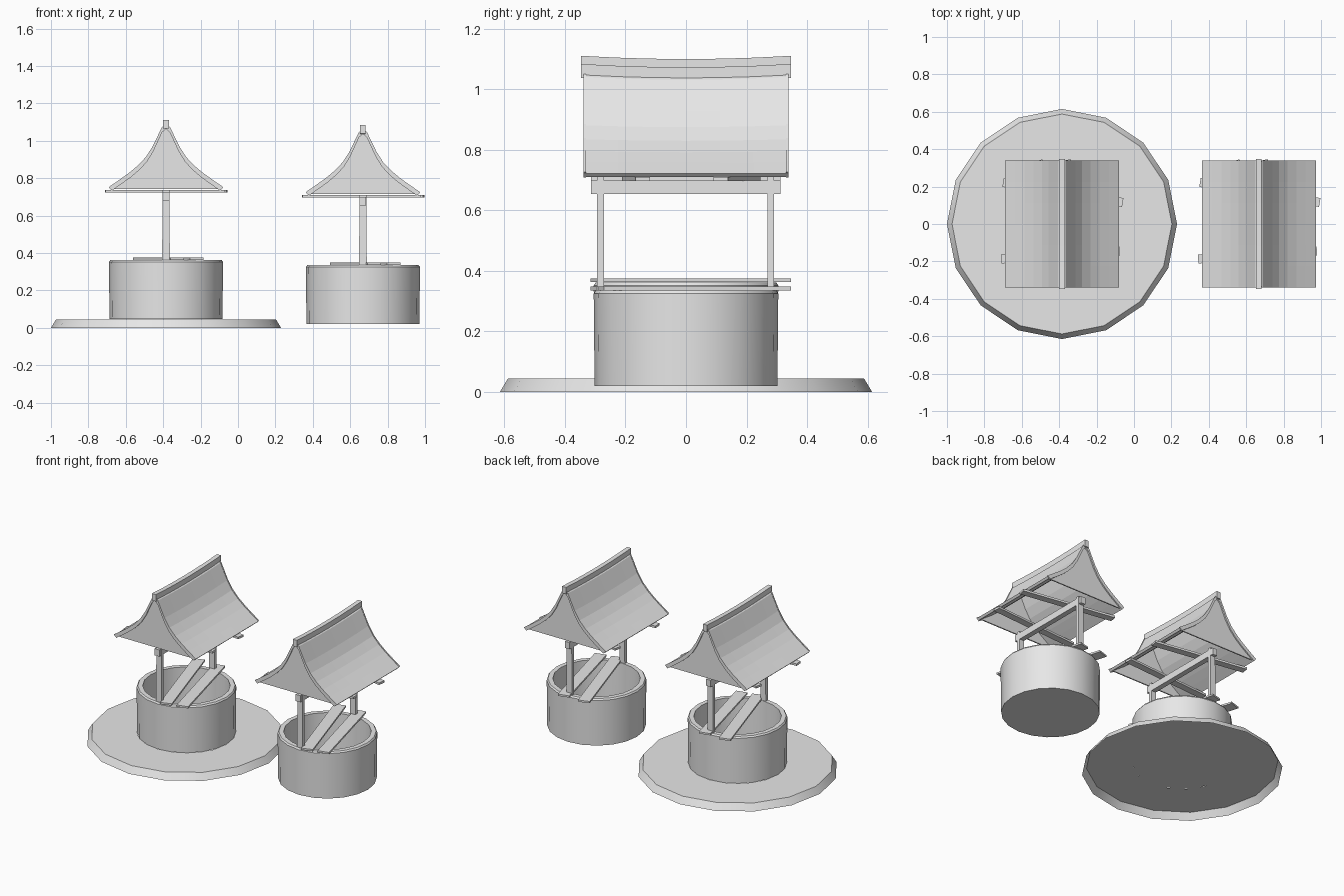
import bpy, bmesh, math
from mathutils import Vector

cube = bpy.data.objects.get("Cube")
if cube:
    bpy.data.objects.remove(cube, do_unlink=True)

GREY = bpy.data.materials.new("plain grey")
GREY.use_nodes = True
colour = (0.8, 0.8, 0.8, 1)
GREY.diffuse_color = colour
GREY.node_tree.nodes["Principled BSDF"].inputs["Base Color"].default_value = colour


def finish(name, bm, origin, smooth=False, recalc=True):
    """Turn a bmesh into a named object at the given origin."""
    if recalc:
        bmesh.ops.recalc_face_normals(bm, faces=bm.faces)
    mesh = bpy.data.meshes.new(name)
    bm.to_mesh(mesh)
    bm.free()
    mesh.materials.append(GREY)
    obj = bpy.data.objects.new(name, mesh)
    obj.location = origin
    bpy.context.collection.objects.link(obj)
    if smooth:
        bpy.ops.object.select_all(action="DESELECT")
        obj.select_set(True)
        bpy.context.view_layer.objects.active = obj
        bpy.ops.object.shade_smooth_by_angle(angle=math.radians(30))
    return obj


def lathe(name, profile, sides, origin, caps=False):
    """Revolve (radius, height) pairs; optionally cap both ends."""
    bm = bmesh.new()
    rings = []
    for r, z in profile:
        angles = [math.tau * i / sides for i in range(sides)]
        rings.append([bm.verts.new((r * math.cos(a), r * math.sin(a), z)) for a in angles])
    for low, high in zip(rings, rings[1:]):
        for i in range(sides):
            j = (i + 1) % sides
            bm.faces.new((low[i], low[j], high[j], high[i]))
    if caps:
        bm.faces.new(rings[0])
        bm.faces.new(rings[-1])
    return finish(name, bm, origin, smooth=True, recalc=caps)


def bar(name, start, end, width, height, origin, taper=1.0):
    """Box-section bar between two points, optionally narrower at the end."""
    a, b = Vector(start), Vector(end)
    along = (b - a).normalized()
    up = Vector((0, 1, 0)) if abs(along.z) > 0.9 else Vector((0, 0, 1))
    side = along.cross(up).normalized()
    up = side.cross(along)
    bm = bmesh.new()
    loops = []
    for p, k in ((a, 1), (b, taper)):
        loops.append([bm.verts.new(p + side * sx * k * width / 2 + up * sz * height / 2)
                      for sx, sz in ((-1, -1), (1, -1), (1, 1), (-1, 1))])
    for i in range(4):
        j = (i + 1) % 4
        bm.faces.new((loops[0][i], loops[0][j], loops[1][j], loops[1][i]))
    bm.faces.new(loops[0])
    bm.faces.new(loops[1])
    return finish(name, bm, origin)


# Concave roof slope, from ridge to eave
SLOPE = [(0, 0.70 + 0.33), (0.022, 1.012), (0.072, 0.91), (0.108, 0.855),
         (0.152, 0.81), (0.2, 0.772), (0.25, 0.738), (0.305, 0.702)]
PROFILE = [(-x, z) for x, z in reversed(SLOPE[1:])] + SLOPE
HALF = 0.335


def sag(y):
    return 0.01 * (y / HALF) ** 2


def roof_shell(name, origin, y0, y1, thickness, lift=0.0, steps=6):
    """Curved sheet following the roof slope between two y positions."""
    bm = bmesh.new()
    rows = []
    for s in range(steps + 1):
        y = y0 + (y1 - y0) * s / steps
        row = []
        for x, z in PROFILE:
            row.append(bm.verts.new((x, y, z + lift + sag(y) * (1 - abs(x) / 0.305))))
        for x, z in reversed(PROFILE):
            k = 1 - thickness / 0.305
            row.append(bm.verts.new((x * k, y, z + lift - thickness)))
        rows.append(row)
    n = len(rows[0])
    for a, b in zip(rows, rows[1:]):
        for i in range(n):
            j = (i + 1) % n
            bm.faces.new((a[i], a[j], b[j], b[i]))
    bm.faces.new(rows[0])
    bm.faces.new(rows[-1])
    return finish(name, bm, origin)


def gable(name, origin, y):
    """Thin wall closing one end of the roof."""
    bm = bmesh.new()
    bottom = PROFILE[0][1] - 0.008
    pts = [(x * 0.97, max(bottom, z - 0.006)) for x, z in PROFILE]
    face = bm.faces.new([bm.verts.new((x, y, z)) for x, z in pts])
    grown = bmesh.ops.extrude_face_region(bm, geom=[face])["geom"]
    moved = [v for v in grown if isinstance(v, bmesh.types.BMVert)]
    bmesh.ops.translate(bm, verts=moved, vec=(0, -math.copysign(0.008, y), 0))
    return finish(name, bm, origin)


def build_well(label, origin):
    # Stone wall with an inner shaft
    lathe(label + "_well_wall",
          [(0.302, 0), (0.305, 0.305), (0.298, 0.315), (0.268, 0.315), (0.262, 0.015)],
          20, origin, caps=True)
    # Loose planks lying across the opening
    bar(label + "_cover_plank_a", (0.06, -0.305, 0.322), (-0.14, 0.335, 0.322), 0.075, 0.012, origin)
    bar(label + "_cover_plank_b", (0.165, -0.28, 0.322), (0.01, 0.338, 0.322), 0.075, 0.012, origin)
    # Posts, tie beam and rafters under the roof
    for side, y in (("front", -0.283), ("back", 0.28)):
        bar(f"{label}_{side}_post", (0, y, 0.25), (0, y, 0.69), 0.042, 0.023, origin, taper=0.88)
        gable(f"{label}_{side}_gable", origin, math.copysign(0.328, y))
        edge = math.copysign(HALF, y)
        roof_shell(f"{label}_{side}_roof_trim", origin, edge - 0.004, edge + 0.004,
                   0.018, lift=0.004, steps=1)
    bar(label + "_tie_beam", (0, -0.314, 0.656), (0, 0.312, 0.656), 0.035, 0.045, origin)
    bar(label + "_rafter_a", (-0.315, 0.222, 0.684), (0.325, 0.115, 0.684), 0.048, 0.014, origin)
    bar(label + "_rafter_b", (-0.325, -0.187, 0.684), (0.31, -0.143, 0.684), 0.048, 0.014, origin)
    # Roof sheet and sagging ridge cap
    roof_shell(label + "_roof", origin, -HALF, HALF, 0.012)
    bm = bmesh.new()
    bmesh.ops.create_cube(bm, size=1)
    bmesh.ops.scale(bm, verts=bm.verts, vec=(0.03, 0.695, 0.046))
    long_edges = [e for e in bm.edges if abs(e.verts[0].co.y - e.verts[1].co.y) > 0.1]
    bmesh.ops.subdivide_edges(bm, edges=long_edges, cuts=5, use_grid_fill=True)
    for v in bm.verts:
        v.co.z += 1.03 + sag(v.co.y)
    finish(label + "_ridge_cap", bm, origin)


# Paved base, open underneath
lathe("paved_base", [(0.615, 0), (0.588, 0.045), (0.3, 0.045)], 16, (-0.385, 0, 0))

build_well("left_side", (0.668, 0, 0.02))
build_well("right_side", (-0.385, 0, 0.047))
